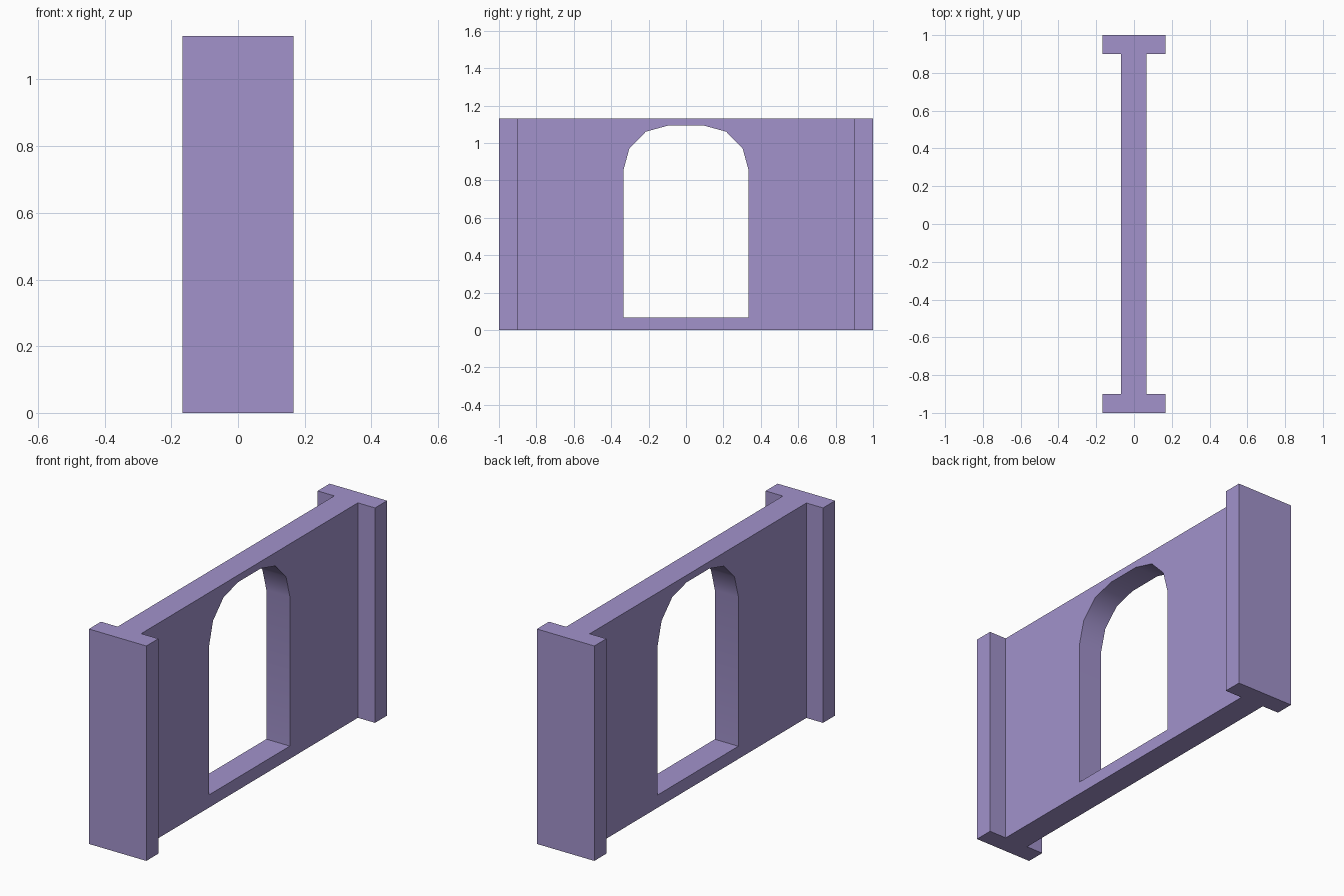
import bpy
import bmesh
import math
from mathutils import Vector

if "Cube" in bpy.data.objects:
    bpy.data.objects.remove(bpy.data.objects["Cube"])

HEIGHT = 1.13


def prism(name, points, direction):
    """Extrude a closed polygon into a solid object."""
    bm = bmesh.new()
    face = bm.faces.new([bm.verts.new(p) for p in points])
    extruded = bmesh.ops.extrude_face_region(bm, geom=[face])
    verts = [g for g in extruded["geom"] if isinstance(g, bmesh.types.BMVert)]
    bmesh.ops.translate(bm, verts=verts, vec=Vector(direction))
    bmesh.ops.recalc_face_normals(bm, faces=bm.faces)
    mesh = bpy.data.meshes.new(name)
    bm.to_mesh(mesh)
    bm.free()
    obj = bpy.data.objects.new(name, mesh)
    bpy.context.collection.objects.link(obj)
    return obj


# Wall with an end post on each side: I-shaped plan raised to full height
right = [(0.167, -1), (0.167, -0.9), (0.067, -0.9),
         (0.067, 0.9), (0.167, 0.9), (0.167, 1)]
left = [(-0.167, 1), (-0.167, 0.9), (-0.07, 0.9),
        (-0.07, -0.9), (-0.167, -0.9), (-0.167, -1)]
wall = prism("arched_wall", [(x, y, 0) for x, y in right + left], (0, 0, HEIGHT))

# Arched doorway: half outline mirrored across the centre
half = [(0.335, 0.067), (0.335, 0.853), (0.303, 0.97), (0.215, 1.06), (0.095, 1.093)]
outline = half + [(-y, z) for y, z in reversed(half)]
cutter = prism("doorway_cutter", [(-0.5, y, z) for y, z in outline], (1, 0, 0))
cutter.hide_render = True

bpy.context.view_layer.objects.active = wall
wall.select_set(True)
cut = wall.modifiers.new("doorway", 'BOOLEAN')
cut.operation = 'DIFFERENCE'
cut.solver = 'EXACT'
cut.object = cutter
bpy.ops.object.modifier_apply(modifier=cut.name)
bpy.data.objects.remove(cutter)

# Soft shading inside the arch, crisp edges elsewhere
bpy.ops.object.shade_smooth_by_angle(angle=math.radians(35))

# Purple finish
purple = bpy.data.materials.new("purple")
purple.diffuse_color = (0.36, 0.29, 0.60, 1)
purple.use_nodes = True
purple.node_tree.nodes["Principled BSDF"].inputs["Base Color"].default_value = purple.diffuse_color
wall.data.materials.clear()
wall.data.materials.append(purple)
